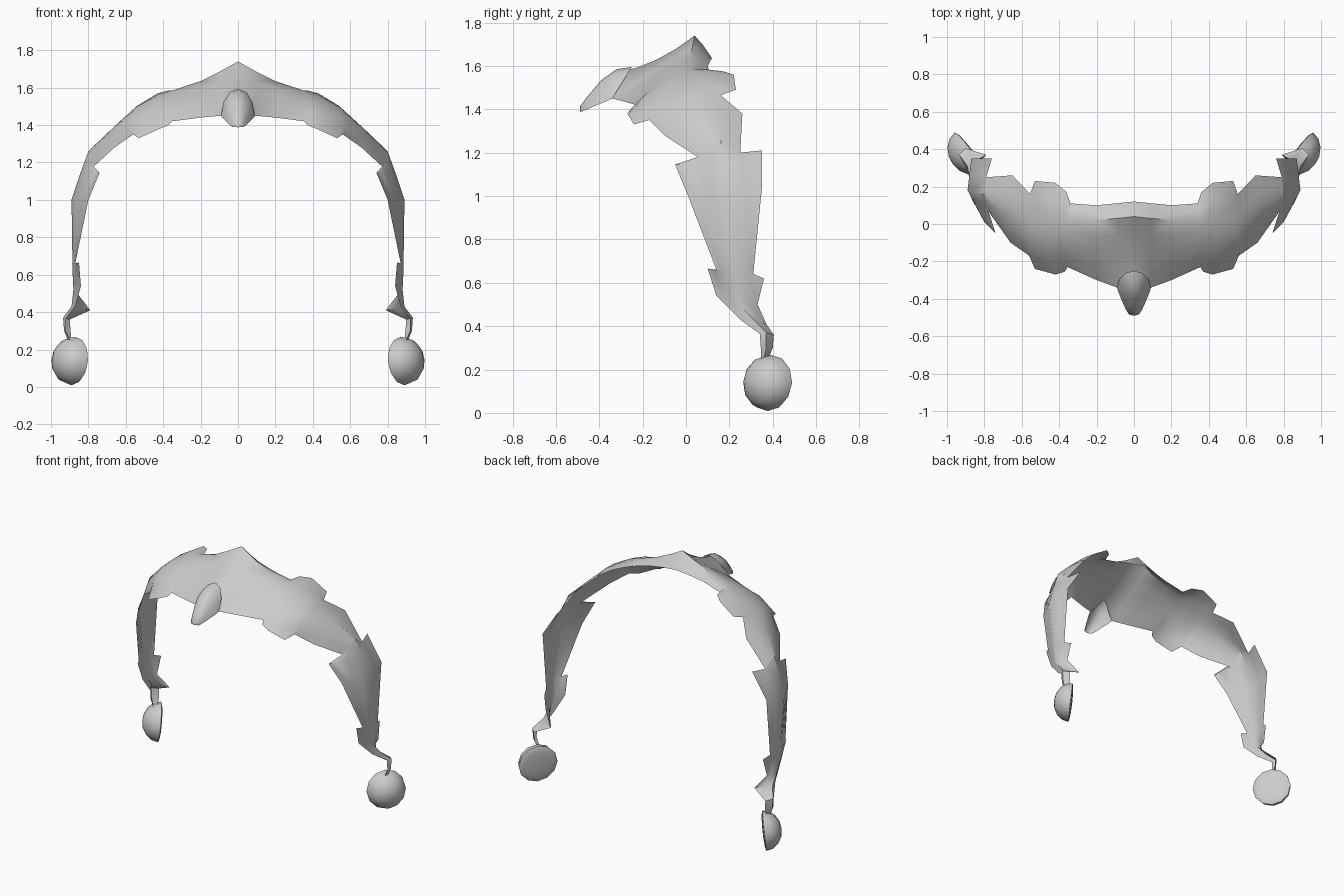
import bpy, bmesh, math
from mathutils import Vector, Matrix

if "Cube" in bpy.data.objects:
    bpy.data.objects.remove(bpy.data.objects["Cube"])

grey = bpy.data.materials.new("light_grey")
grey.diffuse_color = (0.6, 0.6, 0.6, 1)
grey.use_nodes = True
grey.node_tree.nodes["Principled BSDF"].inputs["Base Color"].default_value = grey.diffuse_color


def finish(name, bm, angle):
    """Turn a half-side bmesh into a mirrored, shaded object."""
    bmesh.ops.remove_doubles(bm, verts=bm.verts, dist=0.0005)
    bmesh.ops.recalc_face_normals(bm, faces=bm.faces)
    me = bpy.data.meshes.new(name)
    bm.to_mesh(me)
    bm.free()
    me.materials.append(grey)
    ob = bpy.data.objects.new(name, me)
    bpy.context.collection.objects.link(ob)
    bpy.ops.object.select_all(action='DESELECT')
    bpy.context.view_layer.objects.active = ob
    ob.select_set(True)
    bpy.ops.object.shade_smooth_by_angle(angle=math.radians(angle))
    mod = ob.modifiers.new("mirror", 'MIRROR')
    mod.use_clip = True
    mod.merge_threshold = 0.001


def sheet(name, rows, angle=40):
    """Skin a thin sheet over rows of points."""
    bm = bmesh.new()
    grid = [[bm.verts.new(p) for p in row] for row in rows]
    for a, b in zip(grid, grid[1:]):
        for i in range(len(a) - 1):
            bm.faces.new((a[i], a[i + 1], b[i + 1], b[i]))
    finish(name, bm, angle)


def rib(front, ridge, back, bulge):
    """Cross rib: front edge, bulged middle, ridge, bulged middle, back edge."""
    f, m, k = Vector(front), Vector(ridge), Vector(back)
    out = (m - Vector((0, 0.1, 0.9))).normalized()
    front_pts = [f.lerp(m, t) + out * bulge * 4 * t * (1 - t) for t in (0, .25, .5, .75)]
    back_pts = [m.lerp(k, t) + out * abs(bulge) * 1.2 * t * (1 - t) for t in (0, .5, 1)]
    return front_pts + back_pts


# Head band: front edge, ridge, back edge, bulge
band = [
    ((0, -.31, 1.57), (0, .04, 1.74), (0, .12, 1.635), -.025),
    ((.09, -.34, 1.45), (.09, .03, 1.69), (.10, .11, 1.62), .0),
    ((.20, -.30, 1.44), (.20, .02, 1.635), (.20, .10, 1.60), .02),
    ((.355, -.23, 1.42), (.35, .02, 1.585), (.34, .11, 1.565), .035),
    ((.37, -.255, 1.40), (.38, .02, 1.575), (.36, .17, 1.575), .035),
    ((.42, -.27, 1.38), (.43, .03, 1.56), (.42, .22, 1.56), .035),
    ((.53, -.24, 1.33), (.54, .03, 1.50), (.53, .23, 1.49), .03),
    ((.56, -.17, 1.35), (.57, .04, 1.475), (.555, .16, 1.465), .03),
    ((.66, -.10, 1.28), (.68, .10, 1.375), (.65, .26, 1.38), .02),
    ((.78, .07, 1.17), (.80, .16, 1.26), (.79, .25, 1.20), .0),
]
sheet("head_band", [rib(*r) for r in band])

# Side strap with pointed notches, ending in a thin cord
strap = [
    ((.78, .07, 1.17), (.80, .16, 1.26), (.79, .25, 1.20)),
    ((.74, -.05, 1.145), (.84, .17, 1.15), (.76, .35, 1.21)),
    ((.80, .01, 1.0), (.89, .18, 1.0), (.87, .35, 1.04)),
    ((.87, .14, .66), (.885, .22, .65), (.87, .31, .64)),
    ((.85, .10, .665), (.885, .23, .62), (.85, .36, .62)),
    ((.84, .14, .54), (.88, .23, .52), (.86, .33, .50)),
    ((.87, .25, .43), (.89, .31, .43), (.79, .37, .41)),
    ((.92, .34, .365), (.935, .37, .37), (.90, .405, .36)),
    ((.92, .345, .30), (.93, .37, .30), (.895, .40, .30)),
    ((.90, .345, .25), (.91, .36, .25), (.89, .38, .25)),
]
sheet("side_strap", [rib(*r, 0) for r in strap])

# Front beak: half-arch sections given by width, bottom y/z, top y/z
beak = [(.09, -.34, 1.45, -.25, 1.595), (.085, -.36, 1.44, -.32, 1.585),
        (.065, -.41, 1.42, -.39, 1.535), (.045, -.455, 1.40, -.45, 1.465),
        (.03, -.48, 1.39, -.488, 1.415), (.0, -.488, 1.388, -.49, 1.39)]
sections = []
for w, y0, z0, y1, z1 in beak:
    arc = [math.radians(a) for a in (0, 30, 60, 90)]
    sections.append([(w * math.cos(a), y0 + (y1 - y0) * math.sin(a),
                      z0 + (z1 - z0) * math.sin(a)) for a in arc])
sheet("front_beak", sections, 50)

# Hanging half-ball: deep dome outward, nearly flat face inward
bm = bmesh.new()
bmesh.ops.create_uvsphere(bm, u_segments=12, v_segments=8, radius=0.13)
for v in bm.verts:
    v.co.z *= 0.85 if v.co.z > 0 else 0.1
turn = Vector((.8, -.6, .1)).to_track_quat('Z', 'Y').to_matrix().to_4x4()
bm.transform(Matrix.Translation((.88, .385, .138)) @ turn)
finish("hanging_ball", bm, 50)
